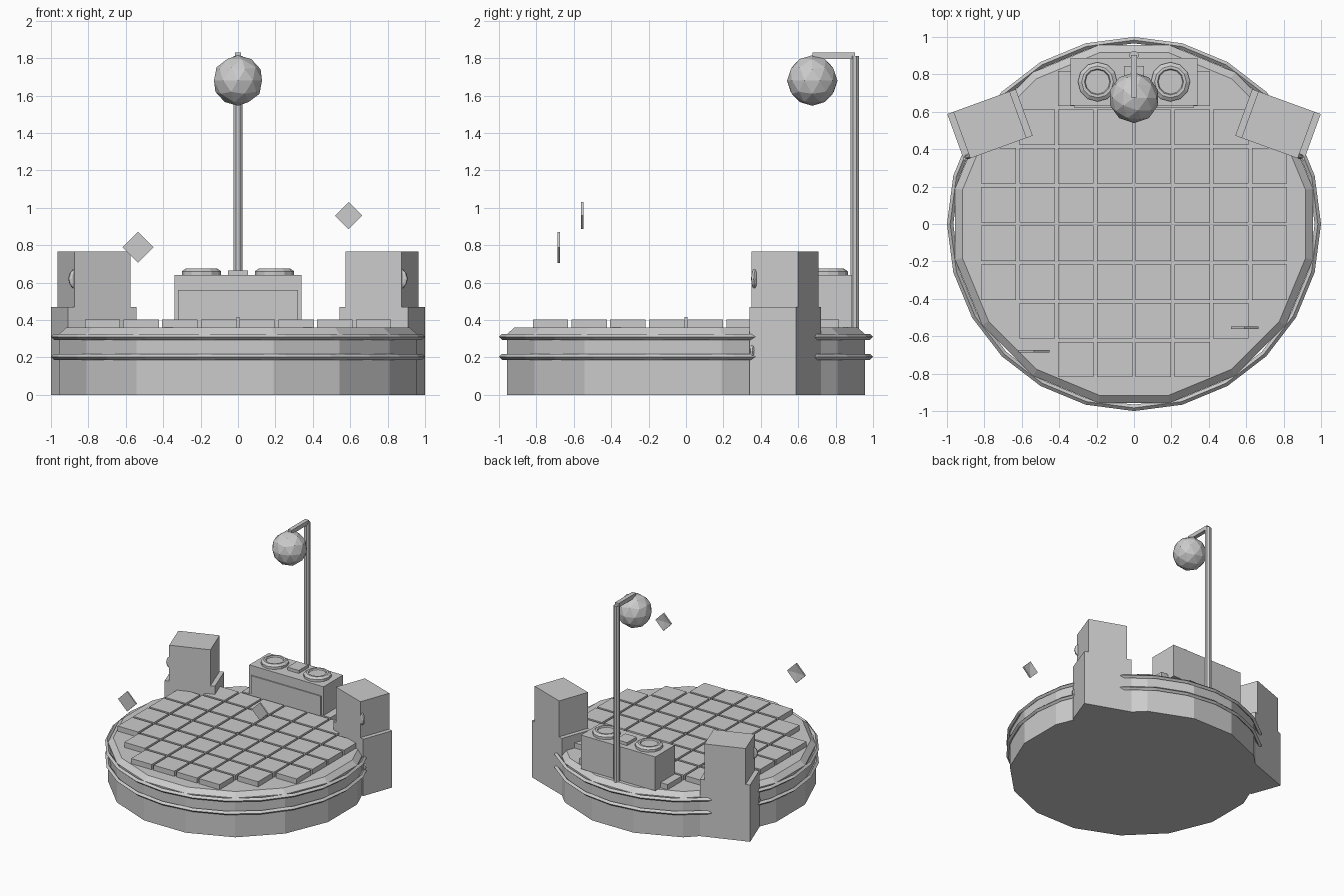
import bpy, bmesh, math
from mathutils import Matrix, Vector

cube = bpy.data.objects.get("Cube")
if cube:
    bpy.data.objects.remove(cube, do_unlink=True)

grey = bpy.data.materials.new("plain_grey")
grey.use_nodes = True
grey.diffuse_color = (0.6, 0.6, 0.6, 1)
grey.node_tree.nodes["Principled BSDF"].inputs["Base Color"].default_value = (0.6, 0.6, 0.6, 1)


def finish(name, bm, matrix=Matrix()):
    bmesh.ops.recalc_face_normals(bm, faces=bm.faces)
    mesh = bpy.data.meshes.new(name)
    bm.to_mesh(mesh)
    bm.free()
    mesh.materials.append(grey)
    obj = bpy.data.objects.new(name, mesh)
    obj.matrix_world = matrix
    bpy.context.collection.objects.link(obj)
    return obj


def add_box(bm, centre, size):
    place = Matrix.Translation(centre) @ Matrix.Diagonal((*size, 1))
    bmesh.ops.create_cube(bm, size=1, matrix=place)


def box(name, centre, size, matrix=Matrix()):
    bm = bmesh.new()
    add_box(bm, centre, size)
    return finish(name, bm, matrix)


def lathe(name, profile, sides, centre=(0, 0, 0), turn=0, closed=False, matrix=None):
    """Spin (radius, height) points around z."""
    bm = bmesh.new()
    rings = []
    for r, z in profile:
        angles = [turn + math.tau * i / sides for i in range(sides)]
        rings.append([bm.verts.new((r * math.cos(a), r * math.sin(a), z)) for a in angles])
    pairs = list(zip(rings, rings[1:]))
    if closed:
        pairs.append((rings[-1], rings[0]))
    else:
        bm.faces.new(rings[0])
        bm.faces.new(rings[-1])
    for low, high in pairs:
        for i in range(sides):
            j = (i + 1) % sides
            bm.faces.new((low[i], low[j], high[j], high[i]))
    return finish(name, bm, matrix or Matrix.Translation(centre))


# Round stage with a bevelled rim and two trim rings
lathe("stage_base", [(0.975, 0), (0.975, 0.325), (0.935, 0.36)], 16, turn=math.pi / 16)
for name, z in (("lower_trim_ring", 0.203), ("upper_trim_ring", 0.31)):
    lathe(name, [(1.0, z), (0.983, z + 0.016), (0.966, z), (0.983, z - 0.016)], 24,
          closed=True)

# Floor tiles that fit inside the circle
pitch, tile = 0.207, 0.189
bm = bmesh.new()
for i in range(8):
    for j in range(8):
        x, y = (i - 3.5) * pitch, (j - 3.5) * pitch
        if math.hypot(x, y) < 0.85:
            add_box(bm, (x, y, 0.38), (tile, tile, 0.045))
finish("floor_tiles", bm)
box("floor_centre_pin", (0, 0, 0.385), (0.015, 0.015, 0.06))

# Music booth with two turntables and a mixer
box("booth", (0, 0.76, 0.5), (0.68, 0.255, 0.28))
box("booth_front_panel", (0, 0.63, 0.46), (0.64, 0.012, 0.2))
box("mixer", (0, 0.782, 0.65), (0.105, 0.125, 0.03))
for side, label in ((-1, "right"), (1, "left")):
    lathe(label + "_turntable",
          [(0.105, 0.635), (0.105, 0.66), (0.085, 0.674), (0.07, 0.674), (0.065, 0.664)],
          12, centre=(side * 0.195, 0.76, 0))

# Speaker stacks turned towards the floor
for side, label in ((-1, "right"), (1, "left")):
    stack = (Matrix.Translation((side * 0.77, 0.53, 0))
             @ Matrix.Rotation(math.radians(-20 * side), 4, "Z"))
    box(label + "_lower_speaker", (0, 0, 0.235), (0.39, 0.265, 0.47), stack)
    box(label + "_upper_speaker", (0, 0, 0.617), (0.32, 0.265, 0.3), stack)
    for part, x, z, r in (("_upper_driver", 0.125, 0.62, 0.062),
                          ("_lower_driver", 0.16, 0.235, 0.046)):
        place = (stack @ Matrix.Translation((side * x, -0.117, z))
                 @ Matrix.Rotation(math.pi / 2, 4, "X"))
        lathe(label + part, [(r - 0.012, -0.013), (r, -0.006), (r, 0.006), (r - 0.012, 0.013)],
              12, matrix=place)

# Lamp post, arm and faceted ball
lathe("lamp_post", [(0.025, 0.34), (0.025, 1.81)], 8, centre=(0, 0.902, 0), turn=math.pi / 8)
box("lamp_arm", (0, 0.79, 1.813), (0.034, 0.225, 0.034))
bm = bmesh.new()
bmesh.ops.create_icosphere(bm, subdivisions=2, radius=0.135)
finish("mirror_ball", bm, Matrix.Translation((0, 0.675, 1.68)))

# Floating diamonds with a hollowed back
for label, centre, r in (("right", (-0.535, -0.68, 0.788), 0.083),
                         ("left", (0.592, -0.555, 0.958), 0.073)):
    bm = bmesh.new()
    s = r * math.sqrt(2)
    add_box(bm, (0, 0, 0), (s, 0.012, s))
    back = [f for f in bm.faces if f.calc_center_median().y > 0.005]
    tip = bmesh.ops.poke(bm, faces=back)["verts"]
    bmesh.ops.translate(bm, verts=tip, vec=Vector((0, -0.009, 0)))
    finish(label + "_diamond", bm,
           Matrix.Translation(centre) @ Matrix.Rotation(math.pi / 4, 4, "Y"))
